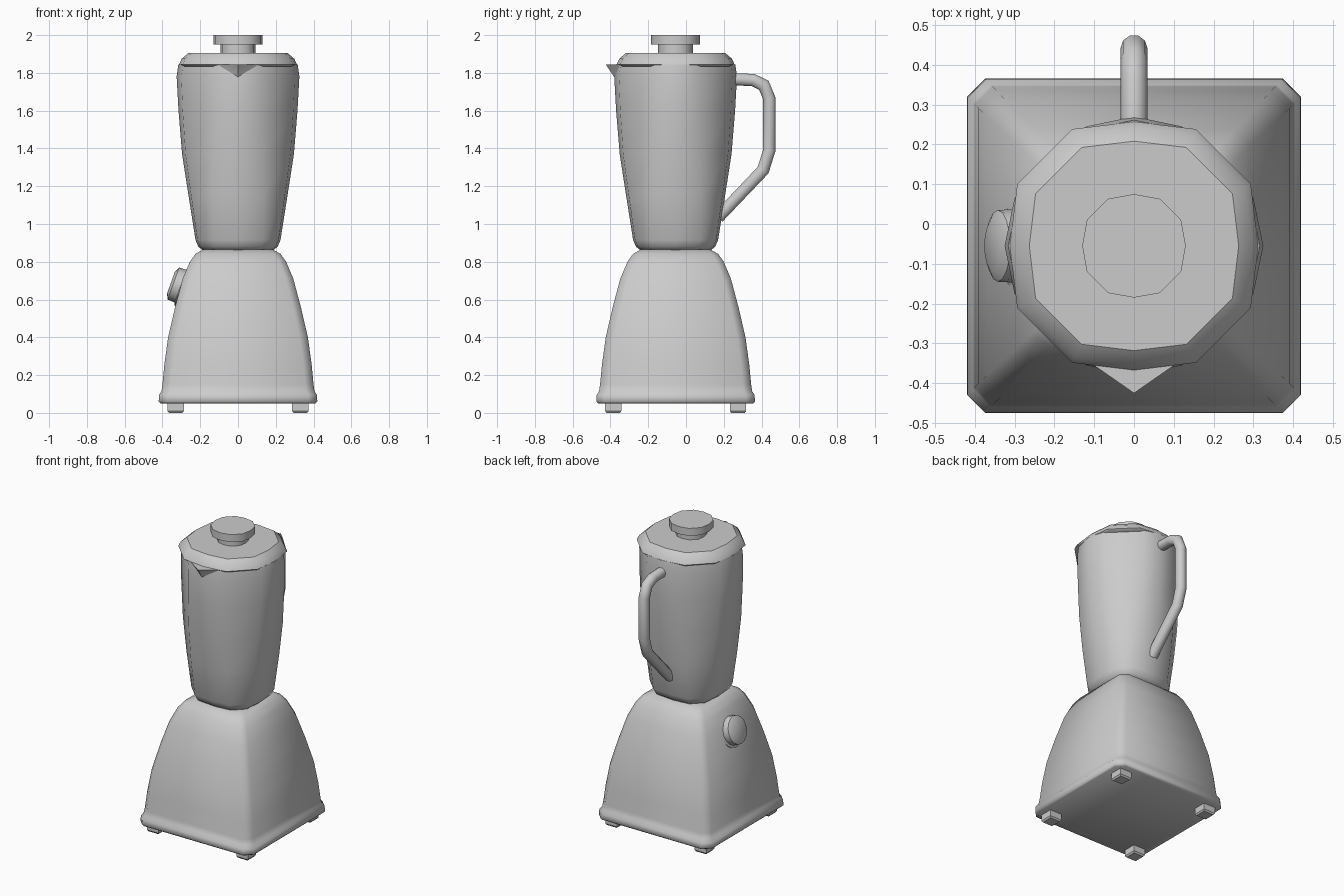
import bpy, bmesh, math
from mathutils import Vector, Matrix

if "Cube" in bpy.data.objects:
    bpy.data.objects.remove(bpy.data.objects["Cube"])

CY = -0.055  # y of the body axis


def finish(bm, name, angle):
    bmesh.ops.recalc_face_normals(bm, faces=bm.faces)
    me = bpy.data.meshes.new(name)
    bm.to_mesh(me)
    bm.free()
    ob = bpy.data.objects.new(name, me)
    bpy.context.collection.objects.link(ob)
    bpy.ops.object.select_all(action='DESELECT')
    ob.select_set(True)
    bpy.context.view_layer.objects.active = ob
    if angle:
        bpy.ops.object.shade_smooth_by_angle(angle=math.radians(angle))
    return ob


def loft(name, rings, angle=40, matrix=None):
    """Skin a stack of equal-length rings and cap both ends."""
    bm = bmesh.new()
    vs = [[bm.verts.new(p) for p in r] for r in rings]
    n = len(vs[0])
    for a, b in zip(vs, vs[1:]):
        for i in range(n):
            j = (i + 1) % n
            bm.faces.new((a[i], a[j], b[j], b[i]))
    bm.faces.new(vs[0])
    bm.faces.new(vs[-1])
    if matrix:
        bm.transform(matrix)
    return finish(bm, name, angle)


def four_way(quarter, z):
    ring = []
    for k in range(4):
        for x, y in quarter:
            for _ in range(k):
                x, y = -y, x
            ring.append((x, y + CY, z))
    return ring


def chamfered(h, z, c):
    """Square section with cut corners."""
    return four_way([(h, h - c), (h - c, h)], z)


def bowed(h, z, c, e):
    """Twelve-sided section between a square and a circle."""
    return four_way([(h, 0), (h - e, c), (c, h - e)], z)


def circle(r, z, n=16):
    return [(r * math.cos(2 * math.pi * i / n), r * math.sin(2 * math.pi * i / n), z)
            for i in range(n)]


# Motor base
base = [(.41, .05), (.42, .06), (.418, .095), (.405, .115), (.40, .15), (.39, .255),
        (.37, .40), (.333, .56), (.293, .71), (.255, .80), (.225, .842), (.185, .865)]
loft("motor_base", [chamfered(h, z, .025 + .05 * h) for h, z in base], 50)

# Feet
for sx in (-1, 1):
    for sy in (-1, 1):
        x, y = sx * .33, CY + sy * .33
        loft("foot", [[(x + a * r, y + b * r, z) for a, b in ((-1, -1), (1, -1), (1, 1), (-1, 1))]
                      for r, z in ((.036, 0), (.043, .01), (.043, .055))], 0)

# Jug
jug = [(.185, .86, .11, .01), (.21, .88, .12, .01), (.225, .915, .13, .01), (.262, 1.15, .135, .014),
       (.296, 1.37, .13, .018), (.315, 1.6, .125, .022), (.325, 1.78, .12, .025),
       (.316, 1.845, .12, .025)]
loft("jug", [bowed(*s) for s in jug], 48)

# Lid with its cap
loft("lid", [bowed(h, z, .5 * h, .06 * h) for h, z in
             ((.30, 1.835), (.312, 1.845), (.298, 1.875), (.263, 1.905))], 40)
loft("lid_cap", [bowed(h, z, .5 * h, .09 * h) for h, z in
                 ((.092, 1.895), (.092, 1.95), (.13, 1.95), (.13, 2.0))], 35)

# Pouring spout
bm = bmesh.new()
pts = [bm.verts.new(p) for p in ((-.115, -.345, 1.845), (.115, -.345, 1.845), (0, -.425, 1.845),
                                 (0, -.378, 1.775), (0, -.355, 1.70))]
for f in ((0, 1, 2), (0, 2, 3), (1, 3, 2), (0, 3, 4), (1, 4, 3), (0, 4, 1)):
    bm.faces.new([pts[i] for i in f])
finish(bm, "spout", 40)

# Handle: round tube swept along a path with mitred bends
path = [Vector((0, y, z)) for y, z in ((.22, 1.768), (.355, 1.762), (.412, 1.735), (.441, 1.665),
                                       (.441, 1.39), (.408, 1.285), (.17, 1.035))]
rings = []
for i, p in enumerate(path):
    d0 = (p - path[max(i - 1, 0)]).normalized() if i else (path[1] - p).normalized()
    d1 = (path[i + 1] - p).normalized() if i < len(path) - 1 else d0
    t = (d0 + d1).normalized()
    side = Vector((0, -t.z, t.y)) / t.dot(d0)
    rings.append([p + .034 * (Vector((1, 0, 0)) * math.cos(a) + side * math.sin(a))
                  for a in (math.pi * k / 5 for k in range(10))])
loft("handle", rings, 50)

# Speed dial, tilted to lie on the left wall
normal = Vector((-.94, 0, .34)).normalized()
place = Matrix.Translation((-.293, CY, .667)) @ normal.to_track_quat('Z', 'Y').to_matrix().to_4x4()
loft("speed_dial", [circle(r, z) for r, z in ((.108, -.025), (.108, .008), (.092, .012),
                                              (.09, .052), (.062, .066))], 30, place)
